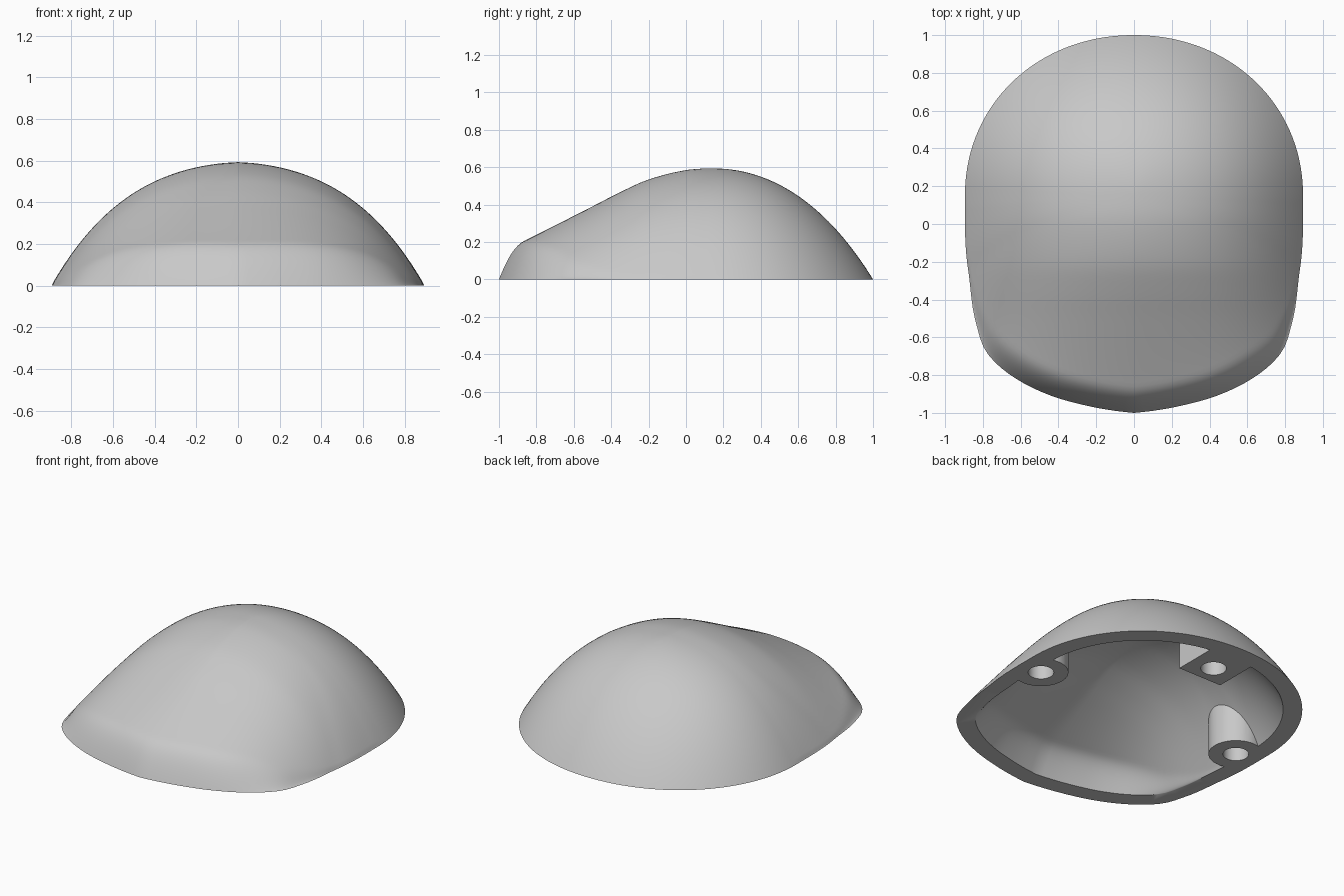
import bpy, bmesh, math
from mathutils import Matrix, Vector

cube = bpy.data.objects.get("Cube")
if cube:
    bpy.data.objects.remove(cube, do_unlink=True)

CENTRE_Y, PEAK, WALL = 0.15, 0.593, 0.112
HALF_WIDTH, BACK_LENGTH = 0.895, 0.85
SEGMENTS, RINGS = 144, 40

# Half outline of the front rim (x, y), from the nose to just past the widest point
OUTLINE = [(0, -1), (.25, -.962), (.45, -.905), (.61, -.828), (.73, -.738), (.795, -.655),
           (.835, -.53), (.877, -.25), (HALF_WIDTH, CENTRE_Y), (.877, .55)]
RADII = [(math.atan2(x, CENTRE_Y - y), math.hypot(x, y - CENTRE_Y)) for x, y in OUTLINE]
# Ridge height and half width of the front roof, by distance ahead of the peak
RIDGE = [(0, PEAK), (.15, .584), (.35, .534), (.5, .467), (.65, .39), (.95, .238), (1.15, .14)]
WIDTH = [(0, HALF_WIDTH), (.4, .879), (.68, .842), (1.15, .75)]


def smooth_curve(points, t, start=0):
    """Cubic interpolation through points with a given starting slope."""
    def slope(i):
        if i == 0:
            return start
        a, b = points[i - 1], points[min(i + 1, len(points) - 1)]
        return (b[1] - a[1]) / (b[0] - a[0])
    i = 0
    while i < len(points) - 2 and t > points[i + 1][0]:
        i += 1
    (x0, y0), (x1, y1) = points[i], points[i + 1]
    w = x1 - x0
    u = (t - x0) / w
    return (y0 * (1 + 2 * u) * (1 - u) ** 2 + slope(i) * w * u * (1 - u) ** 2
            + y1 * u * u * (3 - 2 * u) + slope(i + 1) * w * u * u * (u - 1))


def arch(u, side):
    """Dome section: side is 1 across the model and 0 along it."""
    crease, curve = .05 * side, .84 - .24 * side
    return 1 - crease * u - curve * u ** 2 - (1 - crease - curve) * u ** 4


def rim_radius(dx, dy):
    if dy > 0:
        n = 2.06
        return (abs(dx / HALF_WIDTH) ** n + (dy / BACK_LENGTH) ** n) ** (-1 / n)
    return smooth_curve(RADII, math.atan2(abs(dx), -dy), -.1)


def height(dx, dy, s, radius):
    """Outer height at fraction s of the way from the peak to the rim."""
    if dy > 0:
        return PEAK * arch(s, dx * dx)
    ahead, across = -dy * s * radius, abs(dx) * radius
    width = max(smooth_curve(WIDTH, ahead), across * 1.002)
    roof = smooth_curve(RIDGE, ahead) * arch(across * s / width, 1)
    # Rounded front wall, fading out around the corners
    fade = min(1, max(0, (math.degrees(math.atan2(abs(dx), -dy)) - 33) / 32))
    band = .145 - .133 * fade * fade * (3 - 2 * fade)
    return roof * (1 - max(0, 1 - (1 - s) * radius / band) ** 2.6)


def make_object(name, bm):
    bmesh.ops.recalc_face_normals(bm, faces=bm.faces)
    mesh = bpy.data.meshes.new(name)
    bm.to_mesh(mesh)
    bm.free()
    ob = bpy.data.objects.new(name, mesh)
    bpy.context.collection.objects.link(ob)
    return ob


def dome(name, inset, scale, skirt):
    """Closed dome; skirt extends its wall below the ground."""
    bm = bmesh.new()
    peak = bm.verts.new((0, CENTRE_Y, PEAK * scale))
    rings = [[] for _ in range(RINGS)]
    for k in range(SEGMENTS):
        a = 2 * math.pi * k / SEGMENTS
        dx, dy = math.sin(a), -math.cos(a)
        outer = rim_radius(dx, dy)
        radius = outer - inset
        for j in range(RINGS):
            s = math.sin(math.pi / 2 * (j + 1) / (RINGS + 1)) / math.sin(math.pi / 2 * RINGS / (RINGS + 1))
            z = height(dx, dy, s, outer) if j < RINGS - 1 else 0
            rings[j].append(bm.verts.new((dx * radius * s, CENTRE_Y + dy * radius * s, z * scale)))
    if skirt:
        rings.append([bm.verts.new(v.co - Vector((0, 0, skirt))) for v in rings[-1]])
    for k in range(SEGMENTS):
        n = (k + 1) % SEGMENTS
        bm.faces.new((peak, rings[0][k], rings[0][n]))
        for upper, lower in zip(rings, rings[1:]):
            bm.faces.new((upper[k], lower[k], lower[n], upper[n]))
    bm.faces.new(rings[-1])
    return make_object(name, bm)


def cylinder(name, x, y, radius, top):
    bm = bmesh.new()
    bmesh.ops.create_cone(bm, cap_ends=True, segments=48, radius1=radius, radius2=radius,
                          depth=top + .2, matrix=Matrix.Translation((x, y, top / 2 - .1)))
    return make_object(name, bm)


def block(name, y_front, width, length):
    bm = bmesh.new()
    bmesh.ops.create_cube(bm, size=1, matrix=Matrix.Translation((0, y_front + length / 2, .4))
                          @ Matrix.Diagonal((width, length, 1.2, 1)))
    return make_object(name, bm)


def subtract(target, cutter):
    mod = target.modifiers.new("cut", 'BOOLEAN')
    mod.operation, mod.solver, mod.object = 'DIFFERENCE', 'EXACT', cutter
    bpy.context.view_layer.objects.active = target
    bpy.ops.object.modifier_apply(modifier=mod.name)
    bpy.data.objects.remove(cutter, do_unlink=True)


# Shell and the cavity inside it
shell = dome("domed_shell", 0, 1, 0)
cavity = dome("cavity", WALL, .84, .08)

# Mounting bosses stay solid where the cavity is cut back
SIDE_BOSSES = [(side * .742, .04) for side in (-1, 1)]
BACK_BOSS = (0, .722)
for x, y in SIDE_BOSSES:
    subtract(cavity, cylinder("boss", x, y, .16, .9))
subtract(cavity, block("back_boss", BACK_BOSS[1] - .125, .31, .6))
subtract(shell, cavity)

# Screw holes
for x, y in SIDE_BOSSES + [BACK_BOSS]:
    subtract(shell, cylinder("screw_hole", x, y, .075, .1))

# Plain grey finish
grey = bpy.data.materials.new("plain_grey")
grey.use_nodes = True
colour = (.58, .58, .58, 1)
grey.diffuse_color = colour
grey.node_tree.nodes["Principled BSDF"].inputs["Base Color"].default_value = colour
shell.data.materials.clear()
shell.data.materials.append(grey)

bpy.ops.object.select_all(action='DESELECT')
shell.select_set(True)
bpy.context.view_layer.objects.active = shell
bpy.ops.object.shade_smooth_by_angle(angle=math.radians(35))
